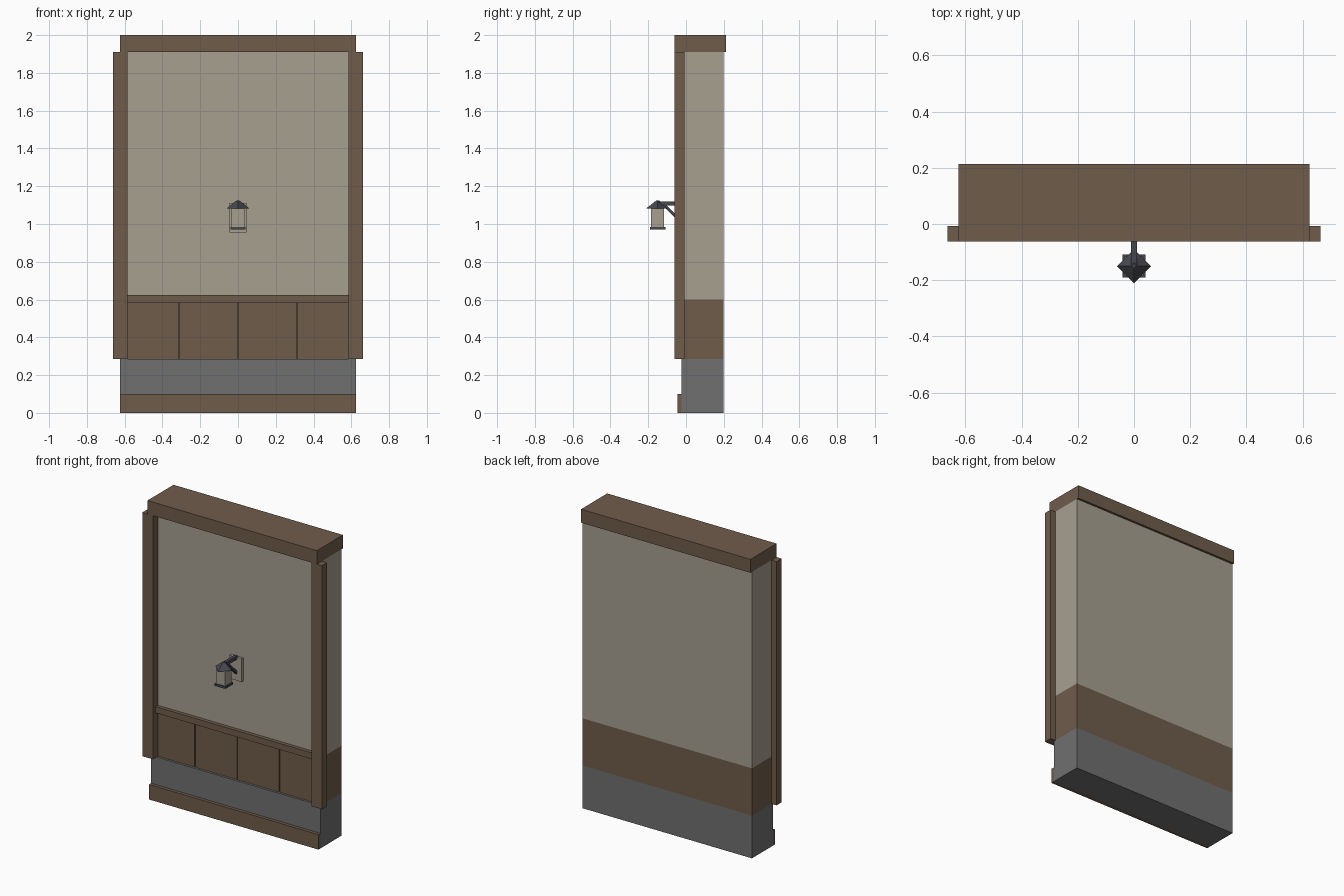
import bpy, bmesh, math
from mathutils import Matrix

if "Cube" in bpy.data.objects:
    bpy.data.objects.remove(bpy.data.objects["Cube"])


def mat(name, rgb):
    m = bpy.data.materials.new(name)
    m.diffuse_color = (*rgb, 1)
    m.use_nodes = True
    m.node_tree.nodes["Principled BSDF"].inputs["Base Color"].default_value = m.diffuse_color
    return m


WOOD = mat("brown wood", (0.16, 0.107, 0.071))
PLASTER = mat("cream plaster", (0.385, 0.35, 0.28))
STONE = mat("grey stone", (0.16, 0.16, 0.16))
METAL = mat("dark metal", (0.062, 0.064, 0.078))


def add(name, bm, material):
    me = bpy.data.meshes.new(name)
    bm.to_mesh(me)
    bm.free()
    me.materials.append(material)
    ob = bpy.data.objects.new(name, me)
    bpy.context.collection.objects.link(ob)
    return ob


def box(name, material, x, y, z):
    """Box from (min, max) ranges on each axis."""
    bm = bmesh.new()
    size = [r[1] - r[0] for r in (x, y, z)]
    mid = [(r[0] + r[1]) / 2 for r in (x, y, z)]
    bmesh.ops.create_cube(bm, size=1, matrix=Matrix.Translation(mid) @ Matrix.Diagonal((*size, 1)))
    return add(name, bm, material)


def prism(name, material, profile, half_width):
    """Side profile of (y, z) points extruded along x."""
    bm = bmesh.new()
    face = bm.faces.new([bm.verts.new((-half_width, y, z)) for y, z in profile])
    ext = bmesh.ops.extrude_face_region(bm, geom=[face])
    verts = [v for v in ext["geom"] if isinstance(v, bmesh.types.BMVert)]
    bmesh.ops.translate(bm, verts=verts, vec=(2 * half_width, 0, 0))
    bmesh.ops.recalc_face_normals(bm, faces=bm.faces)
    return add(name, bm, material)


W = 0.625      # half width of the wall
BACK = 0.198   # rear face of the wall
FACE = -0.008  # front face of the wall

# Wall body: stone footing, wainscot backing, plaster
box("stone_footing", STONE, (-W, W), (-0.023, BACK), (0, 0.285))
box("wainscot_backing", WOOD, (-W, W), (0, BACK), (0.285, 0.6))
box("plaster_wall", PLASTER, (-W, W), (FACE, BACK), (0.6, 1.91))

# Wainscot planks separated by thin grooves
GAP = 0.003
edges = [-W + i * W / 2 for i in range(5)]
for i in range(4):
    left = edges[i] + (GAP if i > 0 else 0)
    right = edges[i + 1] - (GAP if i < 3 else 0)
    box(f"wainscot_plank_{i + 1}", WOOD, (left, right), (FACE, 0), (0.285, 0.6))

# Timber trim
box("skirting_board", WOOD, (-W, W), (-0.045, -0.023), (0, 0.1))
box("chair_rail", WOOD, (-0.6, 0.6), (-0.033, FACE), (0.583, 0.625))
box("top_beam", WOOD, (-W, W), (-0.062, 0.213), (1.91, 2.0))
for side, name in ((-1, "left_post"), (1, "right_post")):
    xs = sorted((side * 0.585, side * 0.663))
    box(name, WOOD, xs, (-0.062, FACE), (0.285, 1.91))

# Lantern bracket
box("lantern_back_plate", PLASTER, (-0.045, 0.045), (-0.025, FACE), (0.955, 1.11))
box("lantern_arm", METAL, (-0.011, 0.011), (-0.15, -0.02), (1.097, 1.12))
prism("lantern_brace", METAL,
      [(-0.125, 1.1), (-0.105, 1.1), (-0.025, 1.02), (-0.025, 0.998)], 0.009)

# Lantern: glass body, base tray, four-sided roof with corners on the axes
LY = -0.15
box("lantern_glass", PLASTER, (-0.034, 0.034), (LY - 0.034, LY + 0.034), (0.985, 1.083))
box("lantern_base", METAL, (-0.041, 0.041), (LY - 0.041, LY + 0.041), (0.971, 0.985))
bm = bmesh.new()
bmesh.ops.create_cone(bm, cap_ends=True, segments=4, radius1=0.061, radius2=0.008, depth=0.042,
                      matrix=Matrix.Translation((0, LY, 1.103)))
# Turn the roof so that its corners lie on the x and y axes
first = bm.verts[:][0].co
turn = -math.atan2(first.y - LY, first.x)
bmesh.ops.rotate(bm, verts=bm.verts, cent=(0, LY, 0), matrix=Matrix.Rotation(turn, 3, 'Z'))
add("lantern_roof", bm, METAL)
